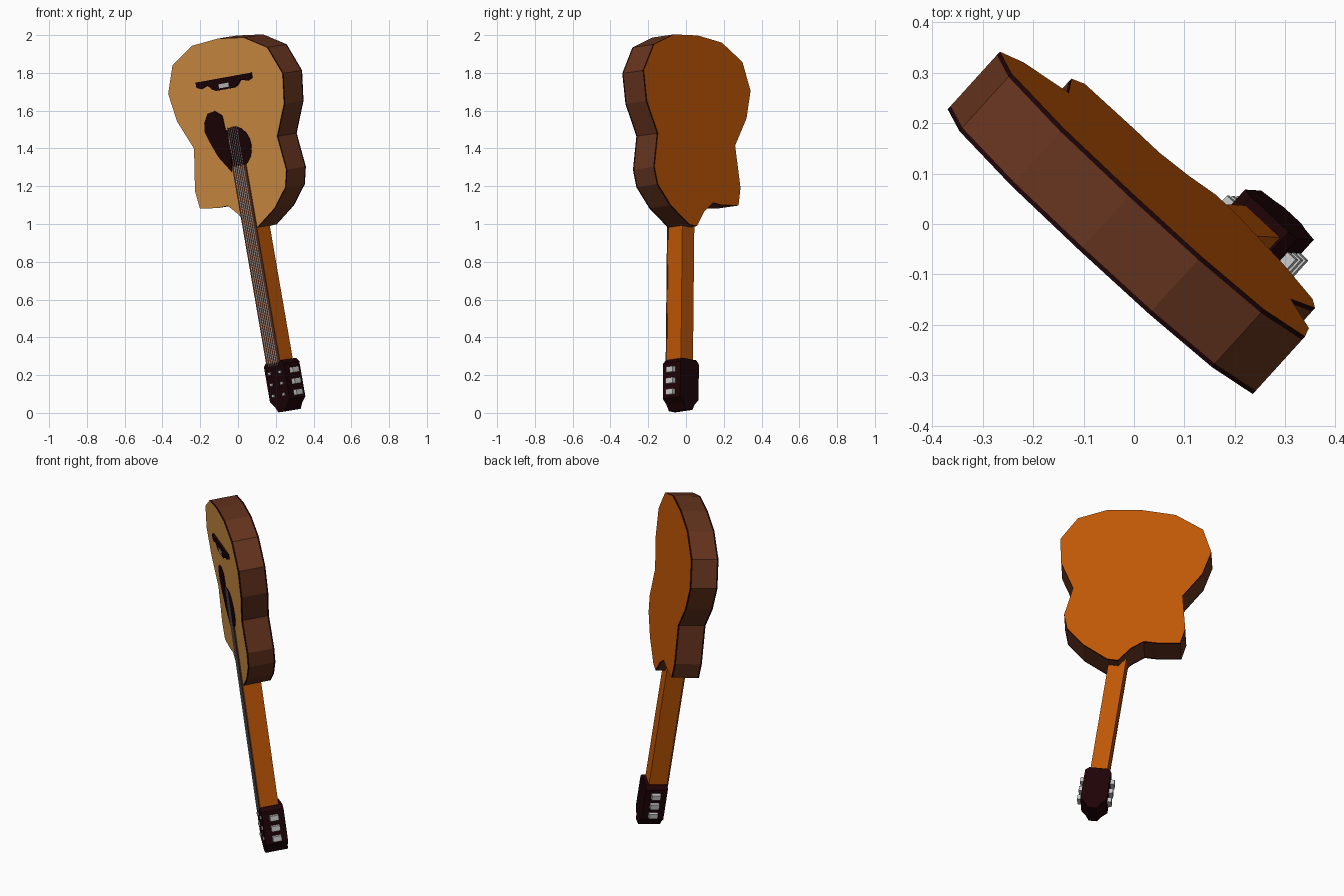
import bpy, bmesh, math
from mathutils import Vector, Matrix

if "Cube" in bpy.data.objects:
    bpy.data.objects.remove(bpy.data.objects["Cube"])

# Guitar frame: local x = across, y = towards the back, z = along the neck (body up)
A = Vector((-0.17, 0.01, 0.985)).normalized()
N = Vector((0.668, 0.736, 0.107))
N = (N - A * N.dot(A)).normalized()
W = N.cross(A)
FRAME = Matrix((W, N, A)).transposed().to_4x4()
FRAME.translation = Vector((0, -0.08, 1.5)) - 0.033 * W


def mat(name, rgb):
    m = bpy.data.materials.new(name)
    m.diffuse_color = (*rgb, 1)
    m.use_nodes = True
    m.node_tree.nodes["Principled BSDF"].inputs["Base Color"].default_value = m.diffuse_color
    return m


TAN = mat("spruce tan", (0.74, 0.32, 0.065))
ORANGE = mat("orange wood", (0.53, 0.095, 0.002))
BROWN = mat("side brown", (0.13, 0.034, 0.013))
DARK = mat("dark trim", (0.013, 0.001, 0.002))
GREY = mat("metal grey", (0.58, 0.58, 0.58))


def prism(name, pts, levels, mats, rule=None):
    """Loft one (across, along) outline through several depths."""
    bm = bmesh.new()
    rings = [[bm.verts.new((x, d, z)) for x, z in pts] for d in levels]
    n = len(pts)
    front = bm.faces.new(rings[0])
    back = bm.faces.new(rings[-1])
    bands = []
    for k in range(len(levels) - 1):
        for i in range(n):
            j = (i + 1) % n
            f = bm.faces.new((rings[k][i], rings[k][j], rings[k + 1][j], rings[k + 1][i]))
            bands.append((k, f))
    if rule:
        front.material_index, back.material_index = rule["front"], rule["back"]
        for k, f in bands:
            f.material_index = rule["bands"][k]
    bmesh.ops.recalc_face_normals(bm, faces=bm.faces)
    me = bpy.data.meshes.new(name)
    bm.to_mesh(me)
    bm.free()
    for m in mats:
        me.materials.append(m)
    ob = bpy.data.objects.new(name, me)
    ob.matrix_world = FRAME
    bpy.context.collection.objects.link(ob)
    return ob


def box(name, x0, x1, z0, z1, d0, d1, m):
    return prism(name, [(x0, z0), (x1, z0), (x1, z1), (x0, z1)], [d0, d1], [m])


def mirrored(half):
    return half + [(-x, z) for x, z in reversed(half)]


# Body with one cutaway horn; dark binding at both rims
right = [(0.05, -0.528), (0.195, -0.445), (0.298, -0.345), (0.326, -0.255), (0.302, -0.072),
         (0.39, 0.090), (0.417, 0.250), (0.34, 0.400), (0.185, 0.474)]
left = [(-0.19, 0.480), (-0.352, 0.398), (-0.418, 0.252), (-0.389, 0.10),
        (-0.302, -0.058), (-0.347, -0.28), (-0.333, -0.376), (-0.205, -0.390),
        (-0.132, -0.388), (-0.065, -0.445), (-0.01, -0.53)]
prism("body", right + [(0, 0.493)] + left, [0, 0.009, 0.146, 0.155],
      [TAN, DARK, BROWN, ORANGE],
      {"front": 0, "back": 3, "bands": [1, 2, 1]})

# Sound hole and pickguard plates
hole = [(0.11 * math.cos(t * math.tau / 20), -0.09 + 0.11 * math.sin(t * math.tau / 20))
        for t in range(20)]
prism("sound_hole", hole, [-0.003, 0.002], [DARK])
prism("pickguard", [(-0.06, -0.215), (-0.135, -0.126), (-0.171, -0.056), (-0.203, 0.018),
                    (-0.194, 0.065), (-0.16, 0.112), (-0.107, 0.118), (-0.06, 0.088),
                    (-0.055, 0.01), (-0.03, -0.05)], [-0.005, 0.002], [DARK])

# Bridge and saddle
prism("bridge", mirrored([(0.065, 0.222), (0.09, 0.232), (0.12, 0.258), (0.17, 0.246),
                          (0.2, 0.256), (0.2, 0.284)]), [-0.012, 0.002], [DARK])
box("saddle", -0.036, 0.036, 0.232, 0.254, -0.016, -0.01, GREY)

# Neck and fretboard
prism("neck", [(-0.047, -1.27), (0.047, -1.27), (0.047, -0.40), (-0.047, -0.40)],
      [0, 0.102], [ORANGE])
box("fretboard", -0.049, 0.049, -1.25, -0.19, -0.006, 0.002, BROWN)

# Headstock
prism("headstock", mirrored([(0.024, -1.512), (0.042, -1.482), (0.072, -1.452),
                             (0.072, -1.262), (0.052, -1.242)]),
      [-0.002, 0.122], [DARK])

# Tuning pegs and string posts, three per side
for s in (-1, 1):
    for i in range(3):
        z = -1.302 - 0.06 * i
        x0, x1 = sorted((s * 0.065, s * 0.094))
        box("tuning_peg", x0, x1, z - 0.015, z + 0.015, 0.037, 0.086, GREY)
        box("string_post", s * 0.038 - 0.008, s * 0.038 + 0.008,
            z - 0.008, z + 0.008, -0.010, 0.0, GREY)

# Strings
for i in range(6):
    x = -0.033 + 0.0132 * i
    box("string", x - 0.0022, x + 0.0022, -1.265, 0.02, -0.009, -0.0075, GREY)
